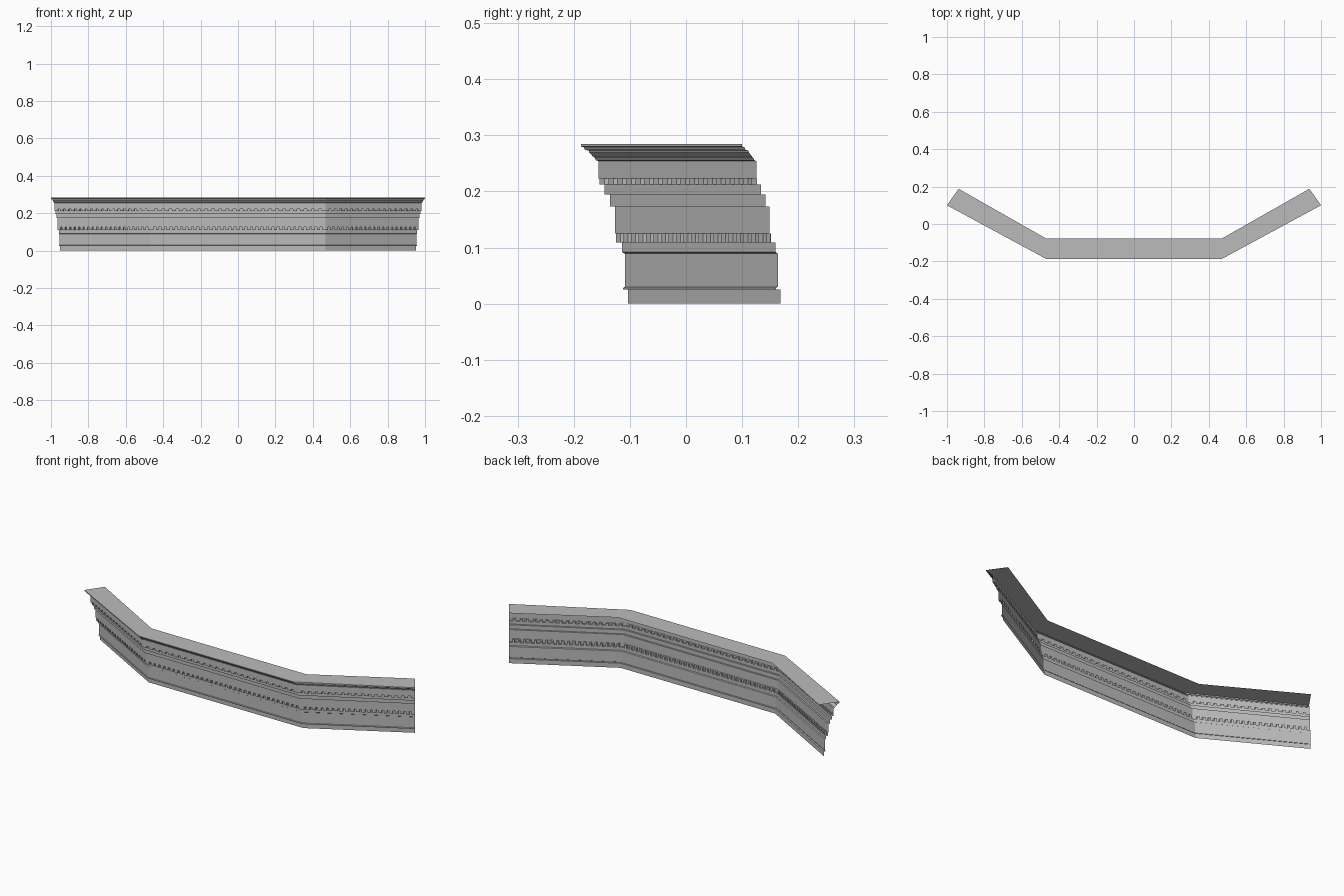
import bpy
import bmesh
from mathutils import Vector

cube = bpy.data.objects.get("Cube")
if cube:
    bpy.data.objects.remove(cube)

stone = bpy.data.materials.new("grey_stone")
stone.use_nodes = True
GREY = (0.5, 0.5, 0.5, 1)
stone.diffuse_color = GREY
stone.node_tree.nodes["Principled BSDF"].inputs["Base Color"].default_value = GREY

BEND_X, FRONT_Y, END_Y = 0.468, -0.1875, 0.10


def station(i, d):
    """Plan position of path corner i (left end to right end) at depth d."""
    side = -1 if i < 2 else 1
    if i in (0, 3):
        return Vector((side * (1 - 0.57 * d), END_Y + 0.81 * d, 0))
    return Vector((side * BEND_X, FRONT_Y + d, 0))


def point(seg, t, d, z):
    p = station(seg, d).lerp(station(seg + 1, d), t)
    p.z = z
    return p


def finish(name, bm):
    bmesh.ops.remove_doubles(bm, verts=bm.verts, dist=0.00001)
    mesh = bpy.data.meshes.new(name)
    bm.to_mesh(mesh)
    bm.free()
    mesh.materials.append(stone)
    bpy.context.collection.objects.link(bpy.data.objects.new(name, mesh))


def quad(bm, *pts):
    bm.faces.new([bm.verts.new(p) for p in pts])


def moulding(name, profile):
    """Sweep an open (depth, height) profile along the three walls."""
    bm = bmesh.new()
    for seg in range(3):
        for a, b in zip(profile, profile[1:]):
            quad(bm, point(seg, 0, *a), point(seg, 1, *a),
                 point(seg, 1, *b), point(seg, 0, *b))
    finish(name, bm)


def dentils(name, z0, z1, recess, front, gaps, gap_share):
    """Crenellated strip: teeth at both ends of each wall, gaps between."""
    bm = bmesh.new()
    for seg, n in enumerate((gaps[0], gaps[1], gaps[0])):
        pitch = 1 / (n + 1 - gap_share)
        tooth = pitch * (1 - gap_share)
        for i in range(n + 1):
            a = i * pitch
            b = a + tooth

            def p(t, d, z):
                return point(seg, t, d, z)
            # tooth face and underside
            quad(bm, p(a, front, z0), p(b, front, z0), p(b, front, z1), p(a, front, z1))
            quad(bm, p(a, recess, z0), p(b, recess, z0), p(b, front, z0), p(a, front, z0))
            if i == n:
                break
            # gap: two cheeks, back and ceiling
            c = a + pitch
            quad(bm, p(b, front, z0), p(b, recess, z0), p(b, recess, z1), p(b, front, z1))
            quad(bm, p(c, recess, z0), p(c, front, z0), p(c, front, z1), p(c, recess, z1))
            quad(bm, p(b, recess, z0), p(c, recess, z0), p(c, recess, z1), p(b, recess, z1))
            quad(bm, p(b, recess, z1), p(c, recess, z1), p(c, front, z1), p(b, front, z1))
    finish(name, bm)


# plinth and lower frieze
moulding("base_band", [
    (0.084, 0), (0.084, 0.025), (0.075, 0.025), (0.075, 0.028), (0.0785, 0.030),
    (0.0785, 0.089), (0.0735, 0.092), (0.0735, 0.109)])

dentils("lower_dentils", 0.109, 0.125, 0.0735, 0.0625, (20, 32), 0.4)

# stepped middle bands
moulding("middle_bands", [
    (0.0625, 0.125), (0.0607, 0.125), (0.0607, 0.173), (0.0518, 0.173),
    (0.0518, 0.195), (0.042, 0.195), (0.042, 0.212)])

dentils("upper_dentils", 0.212, 0.223, 0.042, 0.033, (17, 24), 0.4)

# upper fascia, flared crown and top shelf
moulding("crown", [
    (0.033, 0.223), (0.0315, 0.223), (0.0315, 0.254), (0.0265, 0.256),
    (0.0255, 0.259), (0.021, 0.263), (0.0145, 0.270), (0.0145, 0.273),
    (0.0075, 0.274), (0.005, 0.279), (0, 0.280), (0, 0.285), (0.109, 0.285)])
